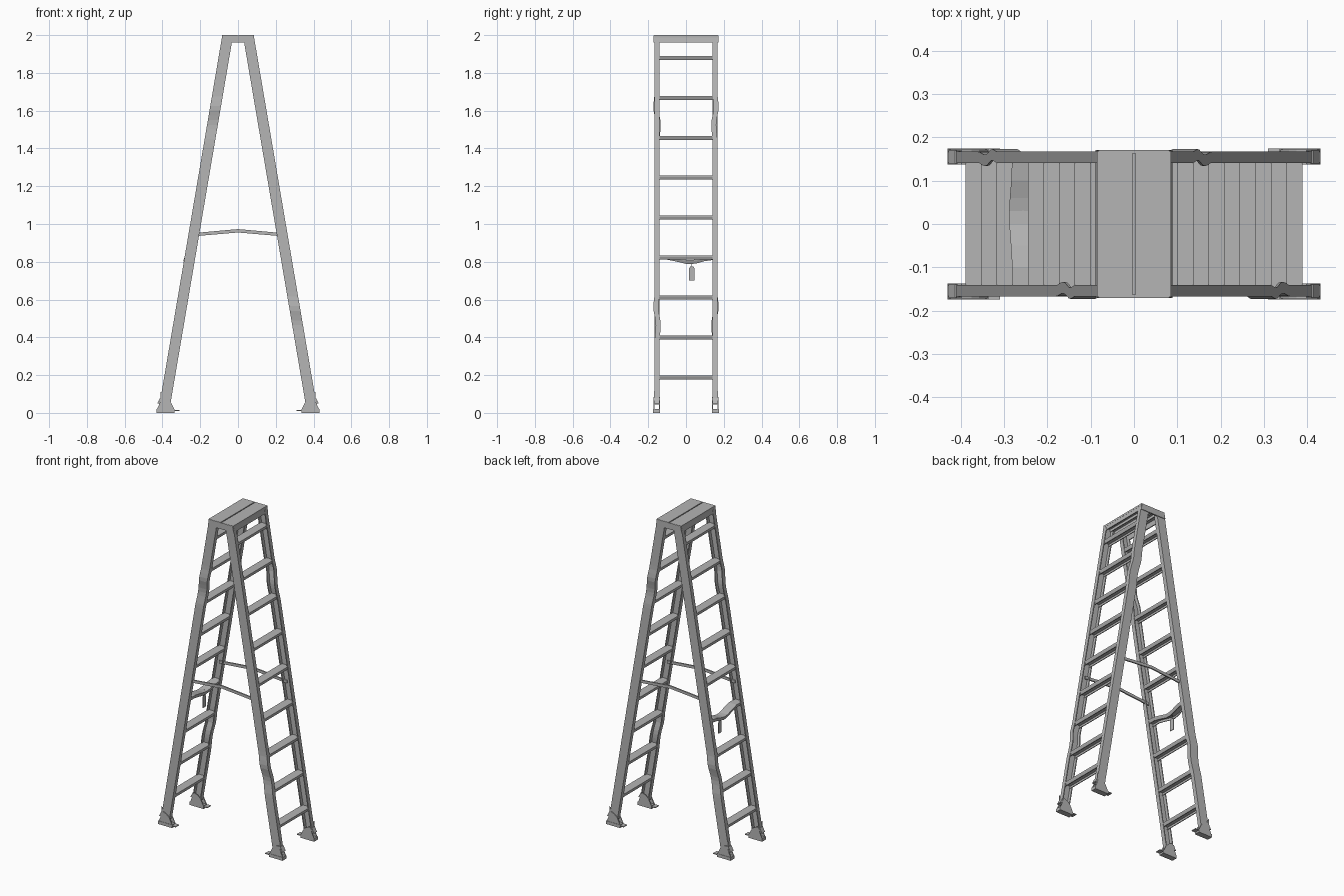
import bpy, bmesh, math
from mathutils import Vector

old = bpy.data.objects.get("Cube")
if old:
    bpy.data.objects.remove(old, do_unlink=True)

metal = bpy.data.materials.new("grey metal")
metal.use_nodes = True
GREY = (0.46, 0.46, 0.46, 1)
metal.diffuse_color = GREY
metal.node_tree.nodes["Principled BSDF"].inputs["Base Color"].default_value = GREY


def loft(name, rings):
    """Skin a list of closed rings of points and cap both ends."""
    bm = bmesh.new()
    rows = [[bm.verts.new(p) for p in ring] for ring in rings]
    n = len(rows[0])
    for a, b in zip(rows, rows[1:]):
        for i in range(n):
            j = (i + 1) % n
            bm.faces.new((a[i], a[j], b[j], b[i]))
    bm.faces.new(rows[0][::-1])
    bm.faces.new(rows[-1])
    bmesh.ops.recalc_face_normals(bm, faces=bm.faces)
    me = bpy.data.meshes.new(name)
    bm.to_mesh(me)
    bm.free()
    me.materials.append(metal)
    ob = bpy.data.objects.new(name, me)
    bpy.context.collection.objects.link(ob)
    return ob


def box(name, x0, x1, y0, y1, z0, z1):
    return loft(name, [[(x0, y0, z), (x1, y0, z), (x1, y1, z), (x0, y1, z)] for z in (z0, z1)])


def plate(name, profile, y0, y1):
    """Extrude an x-z profile along y."""
    return loft(name, [[(x, y, z) for x, z in profile] for y in (y0, y1)])


def outer(z):
    """Distance of the outer rail edge from the centre at height z."""
    return 0.083 + (2 - z) * 0.17


def bump(z, centre, half):
    t = abs(z - centre) / half
    return 0.5 + 0.5 * math.cos(math.pi * t) if t < 1 else 0.0


WIDTH, Y_IN, Y_OUT, WALL = 0.057, 0.141, 0.167, 0.006


def rail(name, sx, sy, dent):
    """Inward-facing channel with one local dent."""
    zs = [0.045, 0.3] + [dent + k * 0.025 for k in range(-6, 7)] + [1.0, 1.985]
    rings = []
    for z in sorted(zs):
        shift = 0.006 * bump(z, dent + 0.07, 0.07) - 0.007 * bump(z, dent - 0.03, 0.09)
        o, i = outer(z), outer(z) - WIDTH
        ring = [(o, Y_OUT), (i, Y_OUT), (i, Y_IN), (i + WALL, Y_IN),
                (i + WALL, Y_OUT - WALL), (o - WALL, Y_OUT - WALL), (o - WALL, Y_IN), (o, Y_IN)]
        rings.append([(sx * x, sy * (y + shift), z) for x, y in ring])
    loft(name, rings)


def step(name, sx, z, bent):
    """Folded tread with lips that slope under."""
    o = outer(z) - 0.002
    d, t = 0.055, 0.004
    prof = [(0, 0), (0, -0.006), (-0.006, -0.021), (-0.011, -0.021), (-0.006, -t),
            (t + 0.002 - d, -t), (0.011 - d, -0.021), (0.006 - d, -0.021), (-d, -0.006), (-d, 0)]
    rings = []
    for y in ([-0.159, -0.1, -0.05, 0, 0.03, 0.06, 0.1, 0.159] if bent else [-0.159, 0.159]):
        sag = 0.024 * bump(y, 0.02, 0.13) if bent else 0
        rings.append([(sx * (o + x + sag * 0.3), y, z + 0.01 + h - sag) for x, h in prof])
    loft(name, rings)


# Rails, feet
for sx, side in ((1, "left"), (-1, "right")):
    for sy, end in ((-1, "front"), (1, "back")):
        tag = f"{end}_{side}"
        rail("rail_" + tag, sx, sy, 1.55 if sx == sy else 0.49)

        cheek = [(0.43, 0.018), (0.337, 0.018), (0.345, 0.035), (0.358, 0.06),
                 (0.375, 0.075), (0.398, 0.085), (0.41, 0.075), (0.415, 0.05)]
        cheek = [(sx * x, z) for x, z in cheek]
        plate("foot_outer_cheek_" + tag, cheek, sy * 0.166, sy * 0.172)
        plate("foot_inner_cheek_" + tag, cheek, sy * 0.138, sy * 0.142)
        box("foot_sole_" + tag, sx * 0.335, sx * 0.431, sy * 0.138, sy * 0.174, 0, 0.02)
        box("foot_toe_" + tag, sx * 0.31, sx * 0.34, sy * 0.14, sy * 0.174, 0.011, 0.016)
        heel = [(0.428, 0.05), (0.416, 0.05), (0.408, 0.08), (0.413, 0.08)]
        plate("foot_heel_" + tag, [(sx * x, z) for x, z in heel], sy * 0.14, sy * 0.17)
        fin = [(0.412, 0.05), (0.400, 0.05), (0.402, 0.1), (0.411, 0.115)]
        plate("foot_fin_" + tag, [(sx * x, z) for x, z in fin], sy * 0.167, sy * 0.17)

    # Treads, one of them sagging
    for k in range(9):
        step(f"step_{side}_{k + 1}", sx, 0.188 + k * 0.2115, sx < 0 and k == 3)

    # Half of the top cap: board, skirt and inner ribs
    box("cap_board_" + side, sx * 0.003, sx * 0.085, -0.169, 0.169, 1.988, 2.0)
    skirt = [(0.083, 1.995), (0.077, 1.995), (0.083, 1.96), (0.089, 1.96)]
    plate("cap_skirt_" + side, [(sx * x, z) for x, z in skirt], -0.17, 0.17)
    box("cap_rib_" + side, sx * 0.003, sx * 0.008, -0.165, 0.165, 1.972, 1.99)
    box("cap_inner_rib_" + side, sx * 0.038, sx * 0.043, -0.165, 0.165, 1.972, 1.99)

# Cap end plates and hinged spreader bars
for sy, end in ((-1, "front"), (1, "back")):
    cap_end = [(-0.081, 1.999), (0.081, 1.999), (0.089, 1.96), (-0.089, 1.96)]
    plate("cap_end_" + end, cap_end, sy * 0.163, sy * 0.171)
    bar = [(-0.235, 0.935), (0, 0.955), (0.235, 0.935), (0.235, 0.952), (0, 0.973), (-0.235, 0.952)]
    plate("spreader_" + end, bar, sy * 0.148, sy * 0.156)
box("cap_seam", -0.004, 0.004, -0.165, 0.165, 1.985, 1.992)

# Hanging label on the sagging tread
box("label_string", -0.257, -0.255, 0.03, 0.032, 0.765, 0.81)
label = [(0.016, 0.70), (0.046, 0.70), (0.046, 0.765), (0.039, 0.775), (0.023, 0.775), (0.016, 0.765)]
loft("label_plate", [[(x, y, z) for y, z in label] for x in (-0.258, -0.254)])
